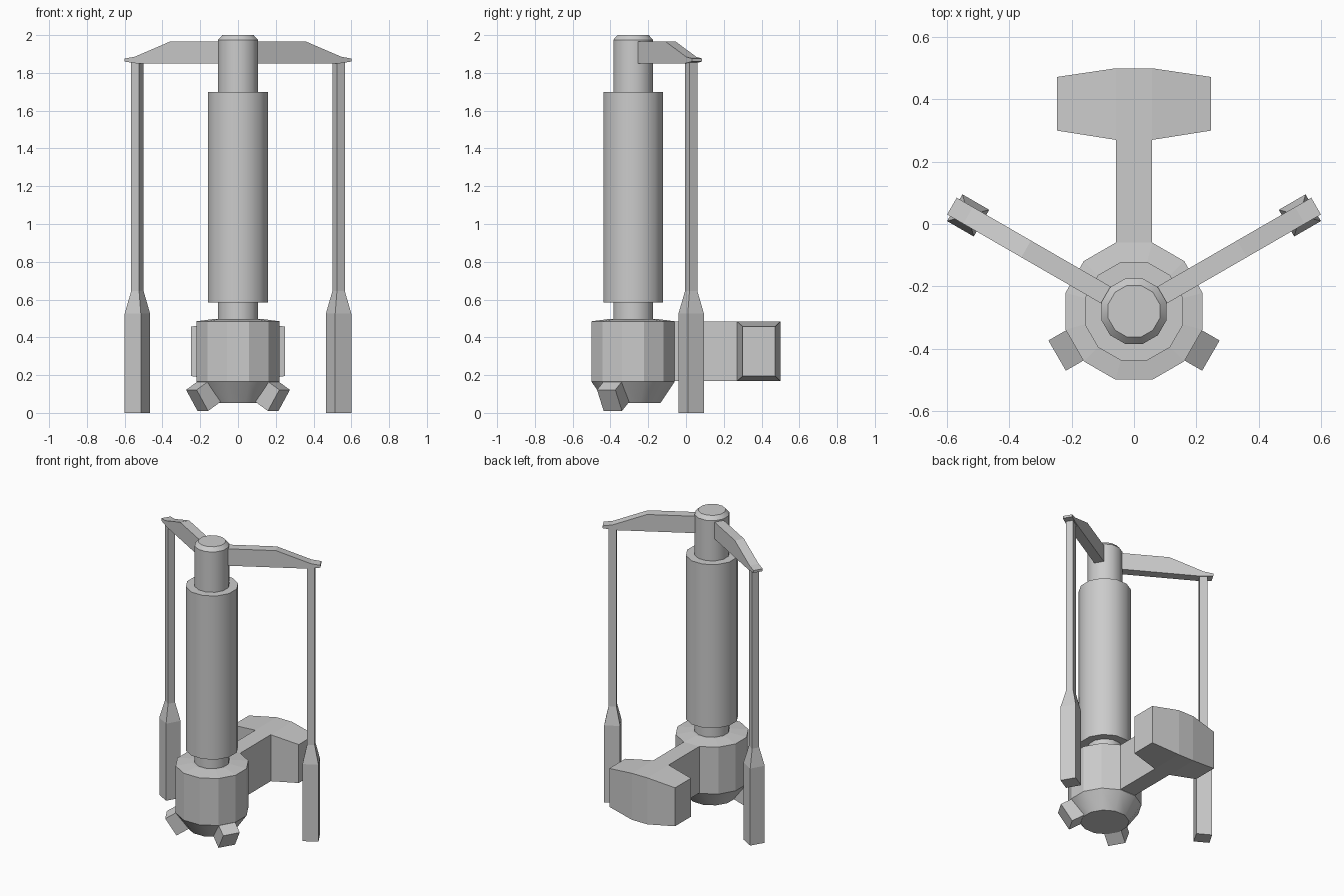
import bpy, bmesh, math
from mathutils import Matrix, Vector

if "Cube" in bpy.data.objects:
    bpy.data.objects.remove(bpy.data.objects["Cube"])

AXIS = Vector((0, -0.28, 0))   # centre line of the column


def finish(name, bm, smooth=False):
    bmesh.ops.recalc_face_normals(bm, faces=bm.faces)
    me = bpy.data.meshes.new(name)
    bm.to_mesh(me)
    bm.free()
    ob = bpy.data.objects.new(name, me)
    bpy.context.collection.objects.link(ob)
    if smooth:
        bpy.ops.object.select_all(action='DESELECT')
        ob.select_set(True)
        bpy.context.view_layer.objects.active = ob
        bpy.ops.object.shade_smooth_by_angle(angle=math.radians(32))
    return ob


def loft(name, rings, smooth=False):
    """Skin a closed solid through a list of equal-length point rings."""
    bm = bmesh.new()
    loops = [[bm.verts.new(p) for p in ring] for ring in rings]
    n = len(loops[0])
    for a, b in zip(loops, loops[1:]):
        for i in range(n):
            j = (i + 1) % n
            bm.faces.new((a[i], a[j], b[j], b[i]))
    bm.faces.new(loops[0])
    bm.faces.new(loops[-1])
    return finish(name, bm, smooth)


def turned(name, profile, smooth=False, n=12):
    """Twelve-sided turned part; profile gives (flat-to-axis radius, z)."""
    k = 1 / math.cos(math.pi / n)
    rings = [[AXIS + Vector((r * k * math.cos((i + .5) * math.tau / n),
                             r * k * math.sin((i + .5) * math.tau / n), z))
              for i in range(n)] for r, z in profile]
    return loft(name, rings, smooth)


def radial(name, profile, width, angle):
    """Side profile in (r, z) extruded to width, turned about the column."""
    ob = loft(name, [[(r, s * width / 2, z) for r, z in profile] for s in (-1, 1)])
    ob.data.transform(Matrix.Translation(AXIS) @ Matrix.Rotation(math.radians(angle), 4, 'Z'))
    return ob


# Central column
turned("piston_rod", [(.105, .49), (.105, 1.975), (.083, 2.0)], True)
turned("cylinder_sleeve", [(.158, .585), (.158, 1.70)], True)
turned("base_housing", [(.22, .165), (.22, .485), (.12, .498)])
turned("base_cone", [(.22, .165), (.145, .053)], True)

# Rear T-shaped mount
loft("mount_stem", [[(x, y, z) for x, z in ((-.058, .168), (.058, .168), (.058, .485), (-.058, .485))]
                    for y in (-.10, .30)])


def head_ring(x, y0, y1, z0, z1):
    return [(x, y0, z0), (x, y1, z0), (x, y1, z1), (x, y0, z1)]


end, mid = (.30, .472, .195, .457), (.27, .50, .168, .485)
loft("mount_head", [head_ring(-.248, *end), head_ring(-.058, *mid),
                    head_ring(.058, *mid), head_ring(.248, *end)])

# Mirrored arms, legs and foot blocks
for side, a in (("right", 0), ("left", 1)):
    up = 180 - 30 if a else 30
    radial("arm_" + side, [(.05, 1.85), (.60, 1.85), (.675, 1.86), (.675, 1.876),
                           (.615, 1.885), (.40, 1.965), (.05, 1.965)], .062, up)
    leg = loft("leg_" + side, [[(.615 + u * h, v * h, z) for u, v in ((-1, -1), (1, -1), (1, 1), (-1, 1))]
                               for h, z in ((.0495, 0), (.0495, .525), (.024, .645), (.024, 1.855))])
    leg.data.transform(Matrix.Translation(AXIS) @ Matrix.Rotation(math.radians(up), 4, 'Z'))
    radial("foot_block_" + side, [(.215, .01), (.285, .122), (.17, .195), (.10, .083)], .112, -up)
